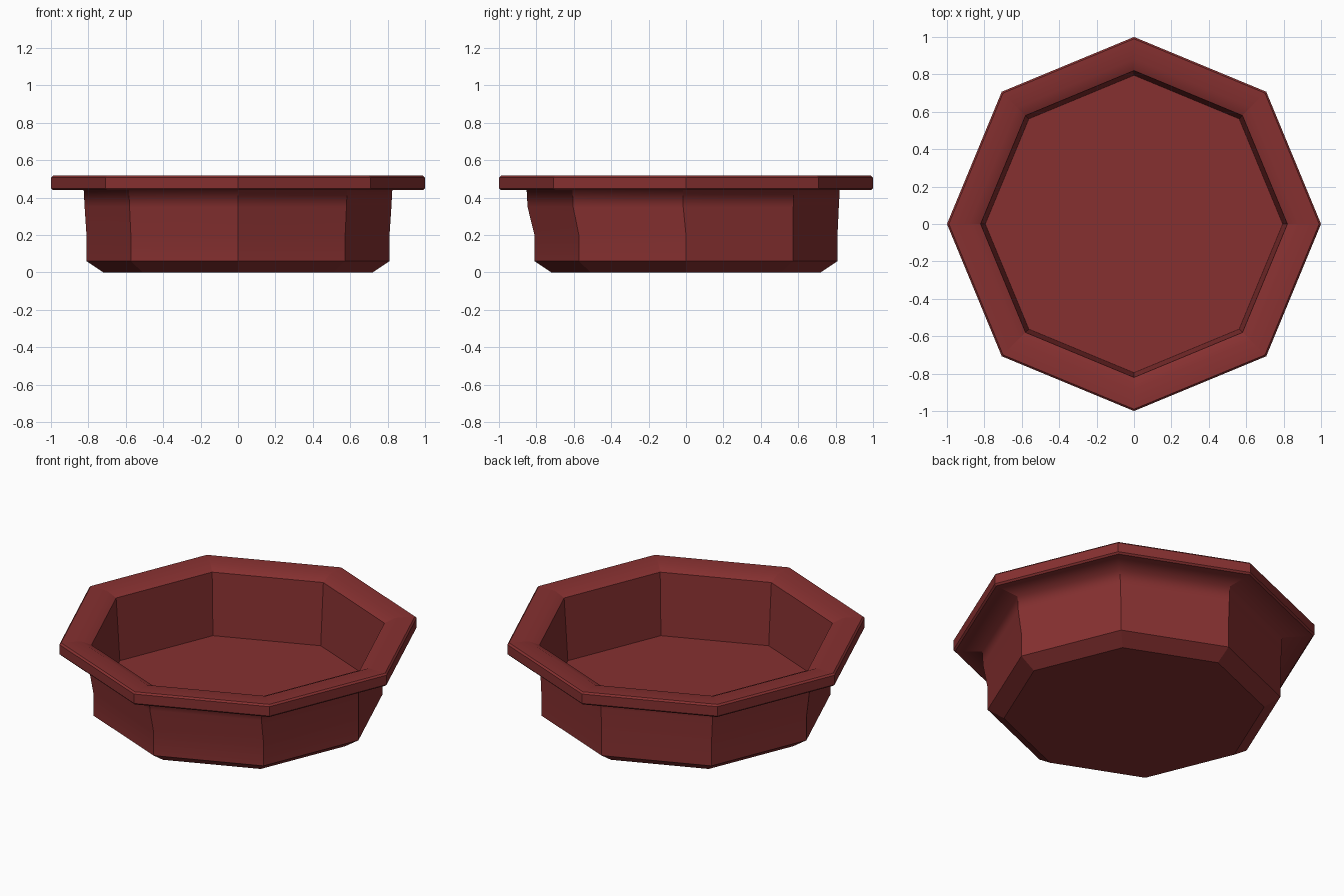
import bpy, bmesh
from math import cos, sin, tau

if "Cube" in bpy.data.objects:
    bpy.data.objects.remove(bpy.data.objects["Cube"])

SIDES = 8

# Profile from underside to inner floor:
# x radius, y radius, y offset, height, soft shading across this ring
PROFILE = [
    (0.72, 0.72, 0, 0.0, False),
    (0.81, 0.81, 0, 0.06, False),
    (0.81, 0.81, 0, 0.20, True),
    (0.82, 0.832, -0.015, 0.35, True),
    (0.825, 0.837, -0.015, 0.44, True),   # wall meets rim underside
    (0.99, 0.99, 0, 0.44, False),
    (1.0, 1.0, 0, 0.45, False),
    (1.0, 1.0, 0, 0.507, False),
    (0.99, 0.99, 0, 0.517, False),
    (0.88, 0.88, 0, 0.517, True),         # rim top slopes into the dish
    (0.82, 0.82, 0, 0.49, False),
    (0.795, 0.795, 0, 0.115, False),      # inner floor
]

bm = bmesh.new()
rings = [[bm.verts.new((rx * cos(tau * k / SIDES), oy + ry * sin(tau * k / SIDES), z))
          for k in range(SIDES)] for rx, ry, oy, z, _ in PROFILE]

# Walls and rim
for a, b in zip(rings, rings[1:]):
    for k in range(SIDES):
        n = (k + 1) % SIDES
        bm.faces.new((a[k], a[n], b[n], b[k]))

# Underside and floor
bm.faces.new(rings[0][::-1])
bm.faces.new(rings[-1])
bmesh.ops.recalc_face_normals(bm, faces=bm.faces)

# Keep corners crisp, blend only the soft rings
for f in bm.faces:
    f.smooth = True
for e in bm.edges:
    e.smooth = False
for ring, row in zip(rings, PROFILE):
    if row[4]:
        for k in range(SIDES):
            bm.edges.get((ring[k], ring[(k + 1) % SIDES])).smooth = True

mesh = bpy.data.meshes.new("octagonal_dish")
bm.to_mesh(mesh)
bm.free()
dish = bpy.data.objects.new("octagonal_dish", mesh)
bpy.context.collection.objects.link(dish)

mat = bpy.data.materials.new("dark_red")
mat.diffuse_color = (0.24, 0.03, 0.03, 1)
mat.use_nodes = True
mat.node_tree.nodes["Principled BSDF"].inputs["Base Color"].default_value = mat.diffuse_color
mesh.materials.append(mat)
